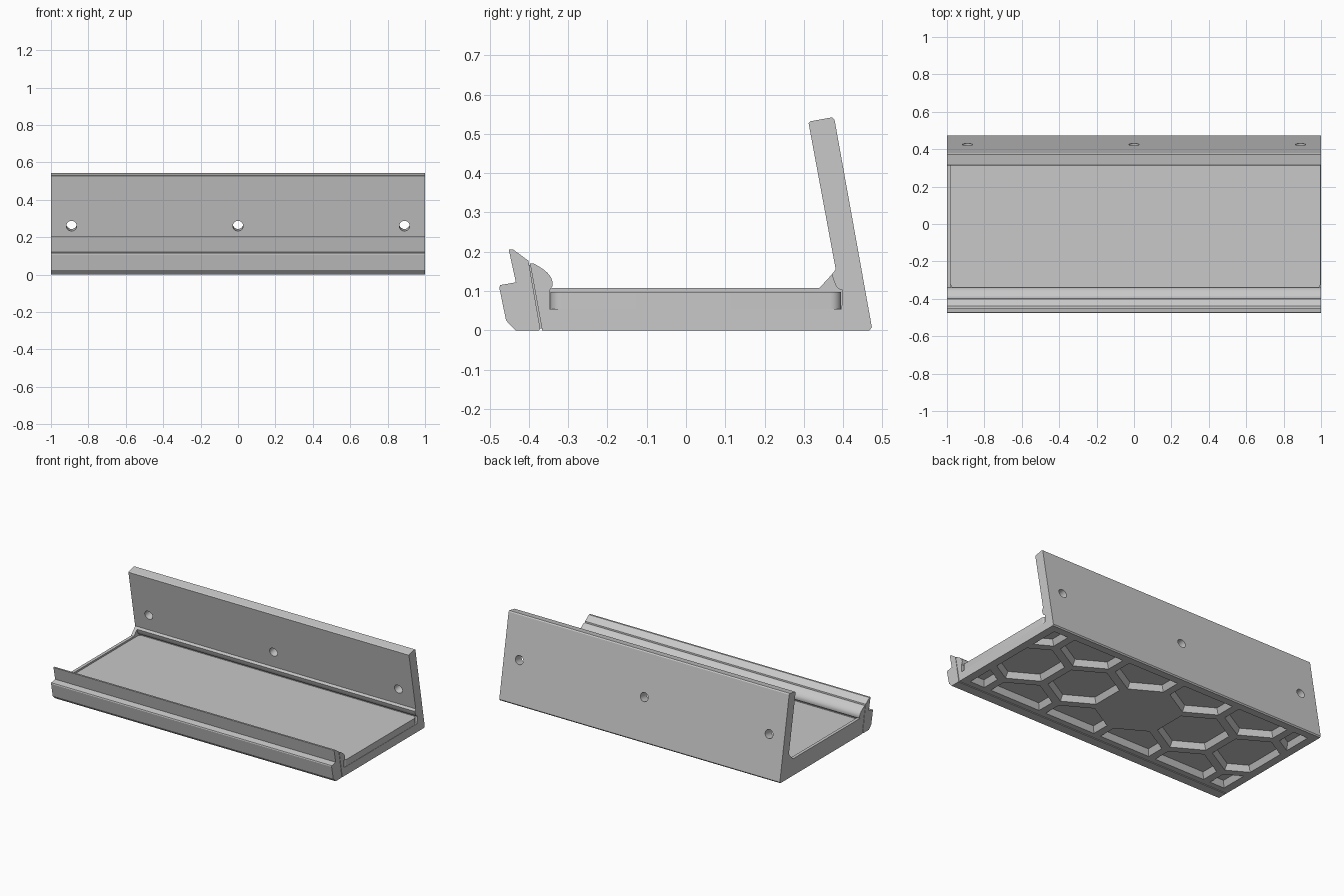
import bpy, bmesh, math
from mathutils import Vector
from mathutils.geometry import interpolate_bezier

if "Cube" in bpy.data.objects:
    bpy.data.objects.remove(bpy.data.objects["Cube"])

grey = bpy.data.materials.new("plain_grey")
grey.use_nodes = True
grey.diffuse_color = (0.58, 0.58, 0.58, 1)
grey.node_tree.nodes["Principled BSDF"].inputs["Base Color"].default_value = (0.58, 0.58, 0.58, 1)


def add_object(name, bm):
    bmesh.ops.recalc_face_normals(bm, faces=bm.faces)
    mesh = bpy.data.meshes.new(name)
    bm.to_mesh(mesh)
    bm.free()
    mesh.materials.append(grey)
    obj = bpy.data.objects.new(name, mesh)
    bpy.context.collection.objects.link(obj)
    return obj


def loft(bm, lower, upper):
    """Closed solid between two matching outlines."""
    a = [bm.verts.new(p) for p in lower]
    b = [bm.verts.new(p) for p in upper]
    bm.faces.new(a)
    bm.faces.new(b)
    for i in range(len(a)):
        j = (i + 1) % len(a)
        bm.faces.new((a[i], a[j], b[j], b[i]))


def extrude_x(name, profile, x0, x1):
    bm = bmesh.new()
    loft(bm, [(x0, y, z) for y, z in profile], [(x1, y, z) for y, z in profile])
    return add_object(name, bm)


def curve(p, h1, h2, q, n):
    pts = interpolate_bezier(*[Vector((a, b, 0)) for a, b in (p, h1, h2, q)], n)
    return [(v.x, v.y) for v in pts]


def cut(target, cutter):
    cutter.hide_render = True
    mod = target.modifiers.new("cut", 'BOOLEAN')
    mod.object = cutter
    mod.solver = 'EXACT'
    bpy.context.view_layer.objects.active = target
    bpy.ops.object.modifier_apply(modifier=mod.name)
    bpy.data.objects.remove(cutter)


# Tray: floor, leaning back wall and rounded front ridge in one section
section = [(-0.366, 0), (-0.397, 0.17)]
section += curve((-0.388, 0.17), (-0.365, 0.158), (-0.335, 0.14), (-0.34, 0.112), 11)
section += [(-0.347, 0.102), (-0.347, 0.054), (0.396, 0.054), (0.398, 0.102)]
section += curve((0.392, 0.103), (0.381, 0.108), (0.376, 0.125), (0.371, 0.142), 6)
section += [(0.381, 0.155), (0.312, 0.527), (0.317, 0.532), (0.372, 0.542),
            (0.378, 0.536), (0.473, 0.008), (0.467, 0)]
tray = extrude_x("tray", section, -1, 1)

# Three screw holes, square to the leaning wall
lean = math.atan2(0.095, 0.528)
axis = Vector((0, math.cos(lean), math.sin(lean)))
side = Vector((1, 0, 0))
upward = axis.cross(side)


def ring(centre, radius):
    return [centre + radius * (side * math.cos(i * math.pi / 12) +
                               upward * math.sin(i * math.pi / 12)) for i in range(24)]


holes = bmesh.new()
for x in (-0.89, 0, 0.89):
    middle = Vector((x, 0.394, 0.266))
    loft(holes, ring(middle - axis * 0.1, 0.028), ring(middle + axis * 0.1, 0.028))
cut(tray, add_object("hole_cutter", holes))


# Honeycomb pockets in the underside, trimmed to a plain border
def clip(poly, axis_index, limit, sign):
    out = []
    for i, p in enumerate(poly):
        q = poly[(i + 1) % len(poly)]
        dp, dq = sign * (limit - p[axis_index]), sign * (limit - q[axis_index])
        if dp >= 0:
            out.append(p)
        if dp * dq < 0:
            out.append(p.lerp(q, dp / (dp - dq)))
    return out


def hexagon(cx, cy, radius, inset):
    poly = [Vector((cx + radius * math.sin(k * math.pi / 3),
                    cy + radius * math.cos(k * math.pi / 3))) for k in range(6)]
    for index, limit, sign in ((0, 0.95, 1), (0, -0.95, -1), (1, 0.42, 1), (1, -0.33, -1)):
        poly = clip(poly, index, limit - sign * inset, sign)
    return poly


pitch = 0.41
pockets = bmesh.new()
for row in (-1, 0, 1):
    for col in range(-3, 4):
        cx = (col + 0.5 * (row % 2)) * pitch
        cy = 0.04 + row * pitch * math.sqrt(0.75)
        if row == 0 and col == 0:
            continue
        lower, upper = hexagon(cx, cy, 0.21, 0), hexagon(cx, cy, 0.187, 0.02)
        if len(lower) == len(upper) and len(lower) > 2:
            loft(pockets, [(p.x, p.y, -0.003) for p in lower],
                 [(p.x, p.y, 0.035) for p in upper])
cut(tray, add_object("pocket_cutter", pockets))

# Slab with rounded corners lying in the tray
x0, x1, y0, y1, r = -0.982, 0.998, -0.345, 0.395, 0.028
outline = []
for quarter, (cx, cy) in enumerate(((x1 - r, y1 - r), (x0 + r, y1 - r),
                                    (x0 + r, y0 + r), (x1 - r, y0 + r))):
    for step in range(7):
        a = (quarter + step / 6) * math.pi / 2
        outline.append((cx + r * math.cos(a), cy + r * math.sin(a)))
bm = bmesh.new()
loft(bm, [(x, y, 0.05) for x, y in outline], [(x, y, 0.097) for x, y in outline])
slab = add_object("slab", bm)

# Stepped front lip
extrude_x("front_lip", [
    (-0.371, 0.004), (-0.401, 0.177), (-0.439, 0.205), (-0.451, 0.205), (-0.433, 0.122),
    (-0.473, 0.115), (-0.475, 0.108), (-0.458, 0.025), (-0.434, 0), (-0.374, 0)], -1, 1)

# Recessed joint strip between lip and tray
extrude_x("lip_joint", [(-0.376, 0.004), (-0.362, 0.004), (-0.393, 0.166),
                        (-0.404, 0.166)], -0.99, 0.99)

# Low stop closing one end, with a gusset against the back wall
extrude_x("end_stop", [(-0.36, 0.04), (0.41, 0.04), (0.39, 0.155), (0.381, 0.153),
                       (0.34, 0.108), (-0.36, 0.108)], -1, -0.98)

# Smooth the curved surfaces, keeping edges sharp
bpy.context.view_layer.update()
bpy.ops.object.select_all(action='DESELECT')
for part in (tray, slab):
    part.select_set(True)
bpy.context.view_layer.objects.active = tray
bpy.ops.object.shade_smooth_by_angle(angle=math.radians(22))
